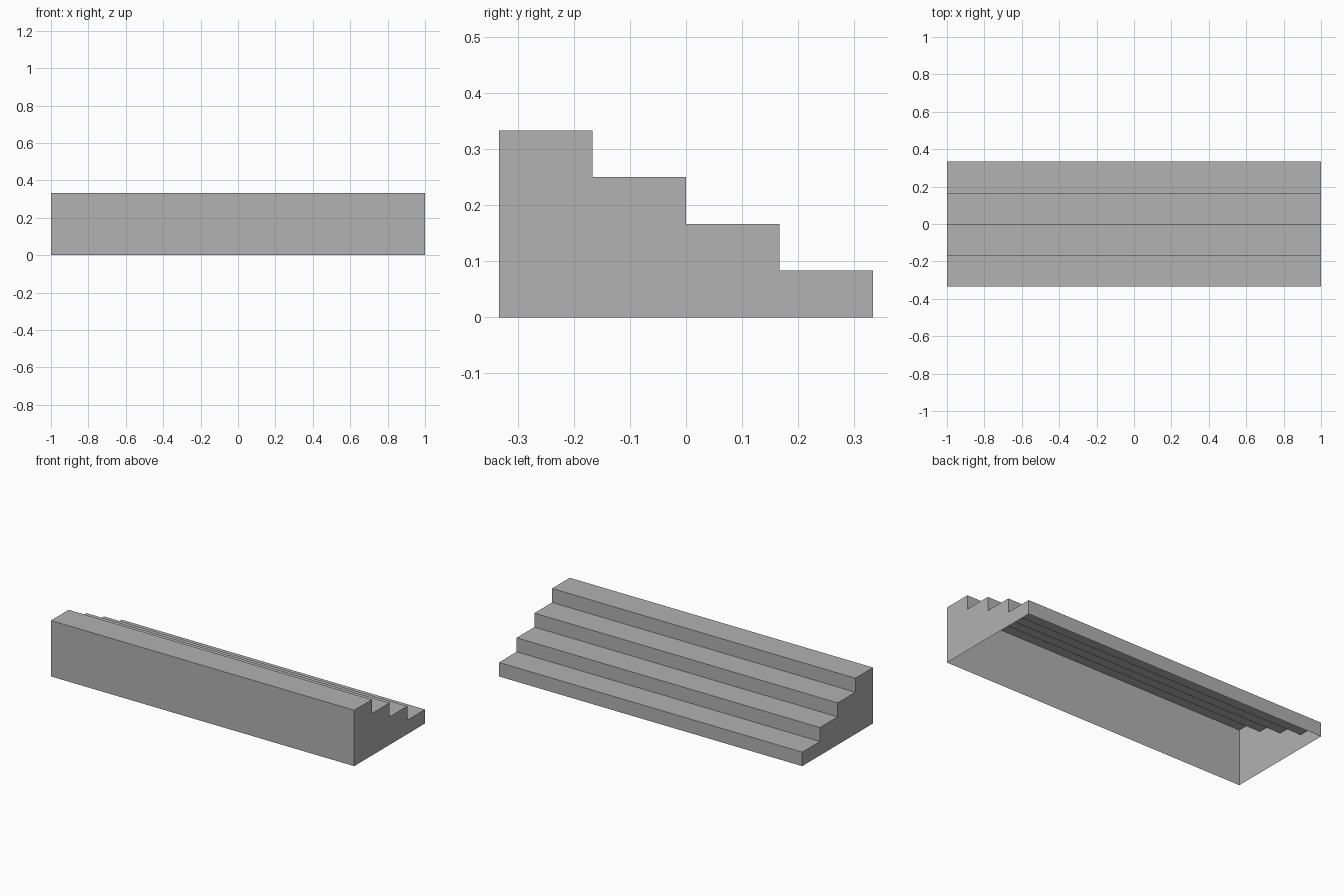
import bpy
import bmesh
from mathutils import Vector

cube = bpy.data.objects.get("Cube")
if cube:
    bpy.data.objects.remove(cube, do_unlink=True)

STEPS = 4
LENGTH = 2.0
DEPTH = 2 / 3
HEIGHT = 1 / 3
TREAD = DEPTH / STEPS
RISER = HEIGHT / STEPS

# Plain grey material
grey = bpy.data.materials.new("plain_grey")
grey.use_nodes = True
colour = (0.445, 0.445, 0.445, 1)
grey.diffuse_color = colour
grey.node_tree.nodes["Principled BSDF"].inputs["Base Color"].default_value = colour

# Side profile: tall front wall, then steps going down to the back
profile = [(-DEPTH / 2, 0)]
for i in range(STEPS):
    z = HEIGHT - i * RISER
    y = -DEPTH / 2 + i * TREAD
    profile += [(y, z), (y + TREAD, z)]
profile.append((DEPTH / 2, 0))

# Extrude the profile along x into a solid block
bm = bmesh.new()
end = bm.faces.new([bm.verts.new((-LENGTH / 2, y, z)) for y, z in profile])
result = bmesh.ops.extrude_face_region(bm, geom=[end], use_keep_orig=True)
moved = [v for v in result["geom"] if isinstance(v, bmesh.types.BMVert)]
bmesh.ops.translate(bm, verts=moved, vec=Vector((LENGTH, 0, 0)))
bmesh.ops.recalc_face_normals(bm, faces=bm.faces)

# Open underside, leaving a hollow shell
underside = [f for f in bm.faces if all(v.co.z < 0.001 for v in f.verts)]
bmesh.ops.delete(bm, geom=underside, context="FACES_ONLY")

mesh = bpy.data.meshes.new("stair_steps")
bm.to_mesh(mesh)
bm.free()
mesh.materials.append(grey)
stairs = bpy.data.objects.new("stair_steps", mesh)
bpy.context.collection.objects.link(stairs)
